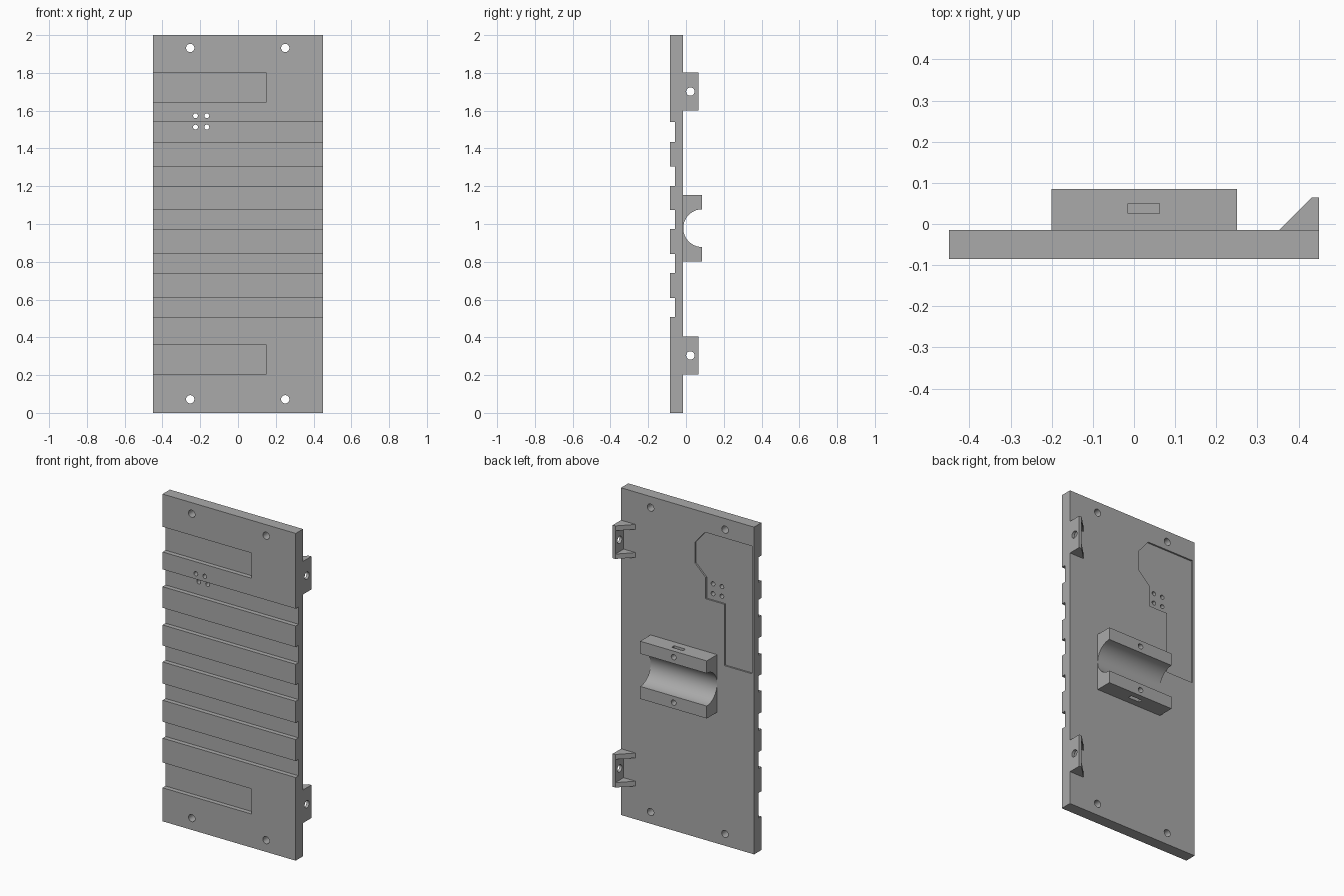
import bpy, bmesh, math

if "Cube" in bpy.data.objects:
    bpy.data.objects.remove(bpy.data.objects["Cube"], do_unlink=True)

grey = bpy.data.materials.new("plain_grey")
grey.use_nodes = True
grey.diffuse_color = (0.4, 0.4, 0.4, 1)
grey.node_tree.nodes["Principled BSDF"].inputs["Base Color"].default_value = (0.4, 0.4, 0.4, 1)

FRONT, FACE, BACK = -0.0855, -0.015, 0.0855   # plate front, plate back, clamp back
GROOVE = 0.028


def prism(name, outline, axis, lo, hi):
    """Extrude an outline along an axis; the outline holds the other two axes in order."""
    bm = bmesh.new()

    def ring(d):
        verts = []
        for p in outline:
            co = list(p)
            co.insert("xyz".index(axis), d)
            verts.append(bm.verts.new(co))
        return verts
    a, b = ring(lo), ring(hi)
    bm.faces.new(a)
    bm.faces.new(b[::-1])
    for i in range(len(a)):
        j = (i + 1) % len(a)
        bm.faces.new((a[i], b[i], b[j], a[j]))
    bmesh.ops.recalc_face_normals(bm, faces=bm.faces)
    mesh = bpy.data.meshes.new(name)
    bm.to_mesh(mesh)
    bm.free()
    mesh.materials.append(grey)
    ob = bpy.data.objects.new(name, mesh)
    bpy.context.collection.objects.link(ob)
    return ob


def rect(u0, u1, v0, v1):
    return [(u0, v0), (u1, v0), (u1, v1), (u0, v1)]


def circle(u, v, r, n=32):
    return [(u + r * math.cos(math.tau * i / n), v + r * math.sin(math.tau * i / n)) for i in range(n)]


def cut(ob, outline, axis, lo, hi):
    """Subtract a prism and remove the cutter."""
    cutter = prism("cutter", outline, axis, lo, hi)
    cutter.hide_render = True
    mod = ob.modifiers.new("cut", "BOOLEAN")
    mod.operation, mod.solver, mod.object = "DIFFERENCE", "EXACT", cutter
    bpy.context.view_layer.objects.active = ob
    bpy.ops.object.modifier_apply(modifier=mod.name)
    bpy.data.objects.remove(cutter, do_unlink=True)


# Plate profile with five front grooves, extruded across the width
profile = [(FACE, 0), (FACE, 2), (FRONT, 2)]
for top, bottom in [(1.54, 1.434), (1.305, 1.2), (1.074, 0.974), (0.842, 0.74), (0.609, 0.508)]:
    profile += [(FRONT, top), (FRONT + GROOVE, top), (FRONT + GROOVE, bottom), (FRONT, bottom)]
profile.append((FRONT, 0))
plate = prism("mounting_plate", profile, "x", -0.45, 0.45)

# Front pockets open to one side
for z in (0.205, 1.646):
    cut(plate, rect(-0.5, 0.15, z, z + 0.154), "y", -0.2, FRONT + GROOVE)

# Shallow stepped recess in the back
recess = [(-0.117, 1.88), (-0.05, 1.8), (-0.05, 1.674), (-0.123, 1.605), (-0.123, 1.475),
          (-0.25, 1.475), (-0.25, 1.1), (-0.436, 1.1), (-0.436, 1.88)]
cut(plate, recess, "y", FACE - 0.01, 0.1)

# Corner screw holes and the small hole group
for x in (-0.253, 0.25):
    for z in (0.072, 1.932):
        cut(plate, circle(x, z, 0.022), "y", -0.2, 0.1)
for x in (-0.225, -0.165):
    for z in (1.513, 1.573):
        cut(plate, circle(x, z, 0.013, 24), "y", -0.2, 0.1)

# Half-round clamp with nut slots and screw holes
MID = 0.978
clamp = prism("tube_clamp", rect(FACE, BACK, 0.802, 1.154), "x", -0.2, 0.25)
cut(clamp, circle(BACK, MID, 0.1, 64), "x", -0.3, 0.35)
for side in (-1, 1):
    ends = sorted((MID + side * 0.11, MID + side * 0.25))
    cut(clamp, rect(-0.015, 0.0625, 0.026, 0.05), "z", *ends)
    cut(clamp, circle(0.024, MID + side * 0.139, 0.016), "y", 0.02, 0.2)

# Side brackets: a drilled tab between two gussets
for label, z in (("lower", 0.203), ("upper", 1.6)):
    bracket = prism(label + "_bracket", [(0.352, FACE), (0.4325, 0.065), (0.45, 0.065), (0.45, FACE)],
                    "z", z, z + 0.202)
    cut(bracket, rect(0.3, 0.4325, -0.1, 0.1), "z", z + 0.03, z + 0.172)
    cut(bracket, circle(0.023, z + 0.101, 0.022), "x", 0.4, 0.5)

# Smooth the round surfaces, keep hard edges
bpy.ops.object.select_all(action="DESELECT")
for ob in bpy.context.collection.objects:
    if ob.type == "MESH":
        ob.select_set(True)
bpy.ops.object.shade_smooth_by_angle(angle=math.radians(30))
